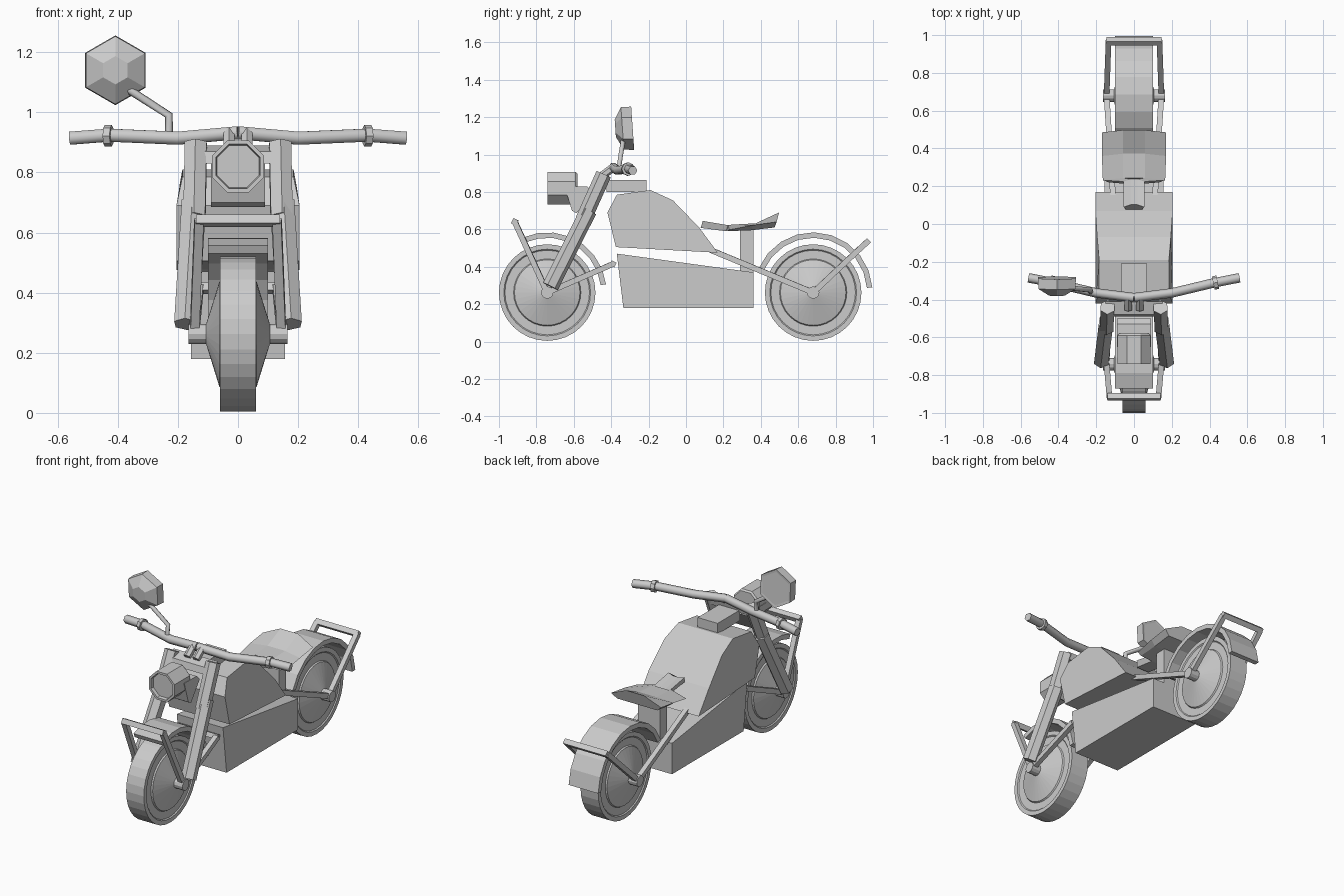
import bpy, bmesh
from math import cos, sin, radians, pi
from mathutils import Vector, Matrix

if "Cube" in bpy.data.objects:
    bpy.data.objects.remove(bpy.data.objects["Cube"])


def finish(name, bm):
    bmesh.ops.recalc_face_normals(bm, faces=bm.faces)
    me = bpy.data.meshes.new(name)
    bm.to_mesh(me)
    bm.free()
    ob = bpy.data.objects.new(name, me)
    bpy.context.collection.objects.link(ob)
    return ob


def loft(name, rings):
    """Skin a list of equal-length closed rings and cap both ends."""
    bm = bmesh.new()
    vs = [[bm.verts.new(p) for p in r] for r in rings]
    n = len(vs[0])
    for a, b in zip(vs, vs[1:]):
        for i in range(n):
            bm.faces.new((a[i], a[(i + 1) % n], b[(i + 1) % n], b[i]))
    bm.faces.new(vs[0])
    bm.faces.new(vs[-1])
    return finish(name, bm)


def extrude(name, profile, half):
    """Side profile (y, z) extruded across x."""
    return loft(name, [[(x, y, z) for y, z in profile] for x in (-half, half)])


def box(name, x, y0, y1, z0, z1):
    return extrude(name, [(y0, z0), (y1, z0), (y1, z1), (y0, z1)], x)


def rod(name, p, q, r, sides=6, r2=None, spin=0):
    p, q = Vector(p), Vector(q)
    d = q - p
    bm = bmesh.new()
    bmesh.ops.create_cone(bm, cap_ends=True, segments=sides, radius1=r,
                          radius2=r if r2 is None else r2, depth=d.length)
    m = Matrix.Translation((p + q) / 2) @ d.to_track_quat('Z', 'Y').to_matrix().to_4x4()
    bmesh.ops.transform(bm, matrix=m @ Matrix.Rotation(radians(spin), 4, 'Z'), verts=bm.verts)
    return finish(name, bm)


def tube(name, pts, r):
    cu = bpy.data.curves.new(name, 'CURVE')
    cu.dimensions = '3D'
    cu.bevel_depth, cu.bevel_resolution, cu.use_fill_caps = r, 1, True
    sp = cu.splines.new('POLY')
    sp.points.add(len(pts) - 1)
    for s, p in zip(sp.points, pts):
        s.co = (*p, 1)
    ob = bpy.data.objects.new(name, cu)
    bpy.context.collection.objects.link(ob)
    bpy.ops.object.select_all(action='DESELECT')
    ob.select_set(True)
    bpy.context.view_layer.objects.active = ob
    bpy.ops.object.convert(target='MESH')


def wheel(name, y, z):
    half = [(.107, .03), (.062, .175), (.054, .18), (.054, .226), (.06, .232), (.06, .258)]
    prof = half + [(-x, r) for x, r in reversed(half)]
    n = 32
    loft(name, [[(x, y + r * cos(2 * pi * i / n), z + r * sin(2 * pi * i / n))
                 for i in range(n)] for x, r in prof])
    rod(name + "_axle", (-.165, y, z), (.165, y, z), .033, 12)


def fender(name, y, z, a0, a1, n, ro=.317, ri=.288):
    rings = []
    for i in range(n + 1):
        a = radians(a0 + (a1 - a0) * i / n)
        rings.append([(x, y + r * cos(a), z + r * sin(a))
                      for x, r in ((-.1, ro), (.1, ro), (.1, ri), (-.1, ri))])
    loft(name, rings)


FY, RY, CZ = -.742, .68, .262

# Wheels and fenders
wheel("front_wheel", FY, CZ)
wheel("rear_wheel", RY, CZ)
fender("front_fender", FY, CZ + .005, 114, 7, 7)
fender("rear_fender", RY, CZ + .005, 157, 4, 9)

# Struts, swingarm and forks on both sides
for s, side in ((-1, "left"), (1, "right")):
    ax = s * .145
    rod(f"front_strut_{side}", (ax, FY, CZ), (s * .13, -.915, .64), .021, 4, spin=45)
    rod(f"front_back_strut_{side}", (ax, FY, CZ), (s * .13, -.39, .415), .021, 4, spin=45)
    rod(f"rear_strut_{side}", (ax, RY, CZ), (s * .135, .965, .53), .021, 4, spin=45)
    rod(f"swingarm_{side}", (ax, RY, CZ), (s * .11, .13, .49), .021, 4, spin=45)
    rod(f"upper_fork_{side}", (s * .14, -.44, .895), (s * .145, -.55, .65), .042, 6)
    rod(f"lower_fork_{side}", (s * .147, -.52, .70), (s * .172, -.725, .295), .044, 6)
    tube(f"handlebar_{side}", [(0, -.39, .932), (s * .2, -.365, .914),
                               (s * .43, -.31, .924), (s * .558, -.285, .914)], .025)
    rod(f"grip_collar_{side}", (s * .42, -.313, .922), (s * .443, -.308, .922), .036, 8)
    rod(f"bar_clamp_{side}", (s * .03, -.45, .885), (s * .03, -.39, .93), .022, 6)

# Strut crossbars
rod("front_crossbar", (-.14, -.915, .64), (.14, -.915, .64), .022, 4, spin=20)
rod("front_back_crossbar", (-.14, -.39, .415), (.14, -.39, .415), .02, 4, spin=20)
rod("rear_crossbar", (-.145, .967, .53), (.145, .967, .53), .022, 4, spin=0)

# Fork bridges
extrude("upper_fork_bridge", [(-.48, .87), (-.41, .89), (-.42, .85), (-.49, .83)], .15)
extrude("headlight_bracket", [(-.65, .83), (-.61, .70), (-.585, .685), (-.5, .80), (-.53, .83)], .09)

# Tank: profile with slightly narrower top
tank = [(-.37, .785, .185), (-.19, .81, .185), (-.07, .755, .195), (.07, .61, .205),
        (.17, .475, .205), (-.375, .505, .205), (-.42, .69, .205)]
loft("tank", [[(s * x, y, z) for y, z, x in tank] for s in (-1, 1)])
box("tank_cap_block", .068, -.425, -.21, .80, .865)

# Engine block and seat post
extrude("engine_block", [(-.37, .47), (.36, .37), (.36, .18), (-.335, .18)], .157)
box("seat_post", .075, .29, .36, .36, .61)

# Seat: narrow nose, wide scooped back
seat = [(.09, .055, .645, .64, .608), (.225, .055, .622, .615, .59),
        (.232, .165, .605, .625, .59), (.36, .17, .65, .632, .595), (.485, .17, .67, .69, .61)]
loft("seat", [[(-w, y, (zc + zb) / 2 if w > .1 else zc), (-w * .35, y + .012, ze), (w * .35, y + .012, ze),
               (w, y, (zc + zb) / 2 if w > .1 else zc), (w * .8, y - .012, zb), (-w * .8, y - .012, zb)]
              for y, w, zc, ze, zb in seat])

# Headlight: octagonal can with inset lens
lamp = [(-.58, .085), (-.59, .094), (-.74, .094), (-.74, .08), (-.72, .076)]
loft("headlight", [[(r * cos(pi / 4 * (i + .5)), y, .82 + r * sin(pi / 4 * (i + .5)))
                    for i in range(8)] for y, r in lamp])

# Rear-view mirror on a bent stalk
tube("mirror_stalk", [(-.23, -.36, .92), (-.23, -.35, .99), (-.37, -.335, 1.08)], .014)
shell = [(-.378, .047, 0), (-.34, .113, .004), (-.285, .116, .008), (-.287, .1, .008)]
loft("mirror", [[(-.408 + r * sin(pi / 3 * i), y - .07 * r * cos(pi / 3 * i), 1.14 + r * cos(pi / 3 * i))
                 for i in range(6)] for y, r, _ in shell])
